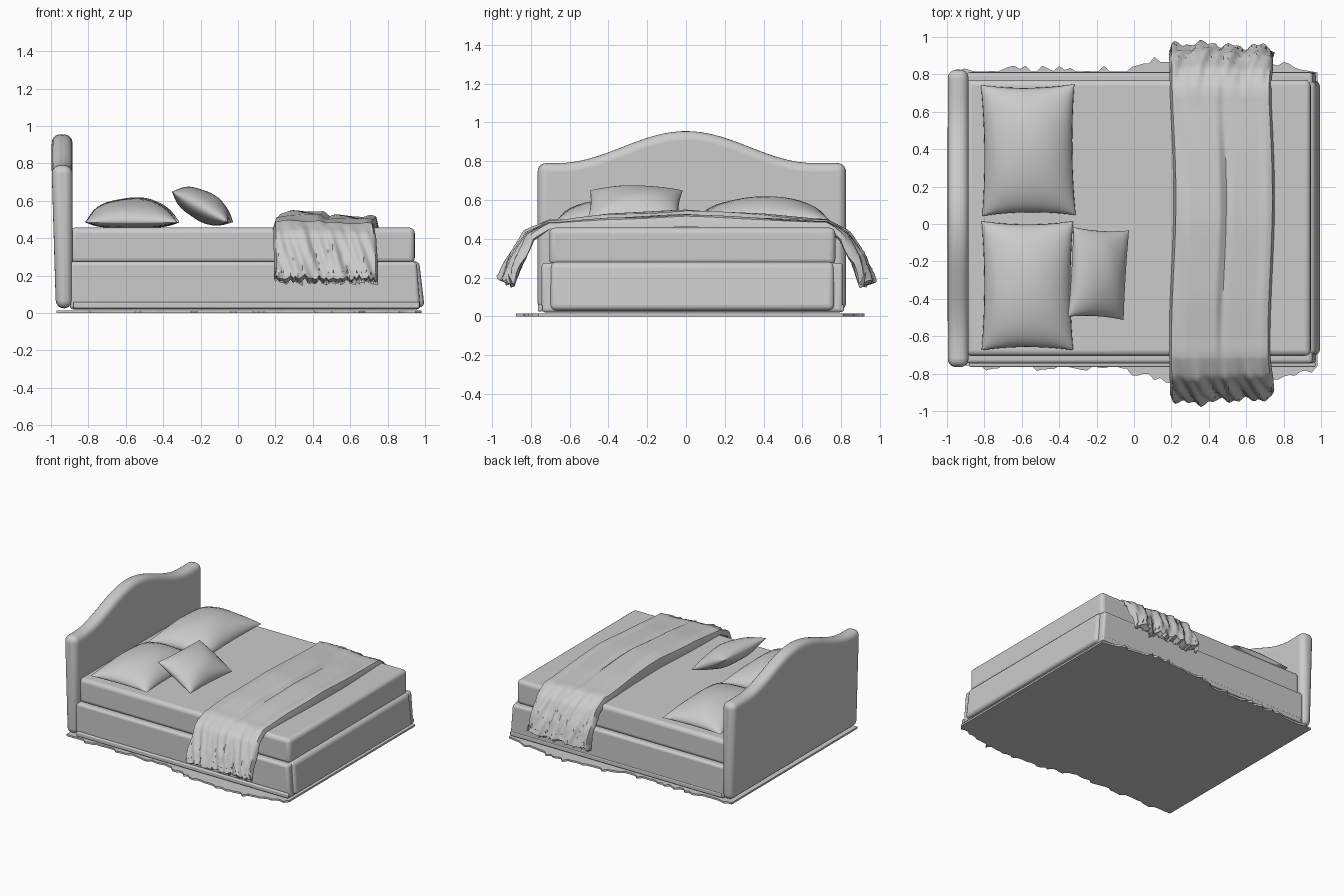
import bpy, bmesh, math, random
from mathutils import Matrix, Vector

random.seed(4)
if "Cube" in bpy.data.objects:
    bpy.data.objects.remove(bpy.data.objects["Cube"], do_unlink=True)

grey = bpy.data.materials.new("plain_grey")
grey.use_nodes = True
grey.diffuse_color = (0.6, 0.6, 0.6, 1)
grey.node_tree.nodes["Principled BSDF"].inputs["Base Color"].default_value = (0.6, 0.6, 0.6, 1)


def finish(name, bm, bevel=0, segments=4, angle=40):
    """Turn a bmesh into a shaded object, optionally with rounded edges."""
    bmesh.ops.recalc_face_normals(bm, faces=bm.faces)
    mesh = bpy.data.meshes.new(name)
    bm.to_mesh(mesh)
    bm.free()
    obj = bpy.data.objects.new(name, mesh)
    bpy.context.collection.objects.link(obj)
    mesh.materials.append(grey)
    if bevel:
        mod = obj.modifiers.new("rounding", "BEVEL")
        mod.width, mod.segments, mod.limit_method = bevel, segments, "ANGLE"
        mod.angle_limit = math.radians(35)
    bpy.ops.object.select_all(action="DESELECT")
    bpy.context.view_layer.objects.active = obj
    obj.select_set(True)
    bpy.ops.object.shade_smooth_by_angle(angle=math.radians(angle))
    return obj


def box(name, low, high, bevel, lean=0):
    """Box between two corners; lean pulls the top of the foot end inward."""
    bm = bmesh.new()
    low, high = Vector(low), Vector(high)
    bmesh.ops.create_cube(bm, size=1)
    for v in bm.verts:
        top, foot = v.co.z > 0, v.co.x > 0
        v.co = (low + high) / 2 + v.co * (high - low)
        if top and foot:
            v.co.x -= lean
    finish(name, bm, bevel)


def lerp(table, t):
    """Linear lookup in a list of (position, value) pairs."""
    for (a, va), (b, vb) in zip(table, table[1:]):
        if t <= b:
            return va + (vb - va) * (t - a) / (b - a)
    return table[-1][1]


def extrude(name, outline, axis_vector, bevel=0, segments=4):
    bm = bmesh.new()
    face = bm.faces.new([bm.verts.new(p) for p in outline])
    out = bmesh.ops.extrude_face_region(bm, geom=[face], use_keep_orig=True)
    moved = [g for g in out["geom"] if isinstance(g, bmesh.types.BMVert)]
    bmesh.ops.translate(bm, vec=axis_vector, verts=moved)
    return finish(name, bm, bevel, segments)


# Headboard with a humped top, leaning back slightly
mid, half = 0.03, 0.795
outline = [(-0.885, mid - half, 0.025), (-0.885, mid + half, 0.025)]
for i in range(33):
    y = mid + (1 - i / 16) * half
    hump = 0.5 + 0.5 * math.cos(math.pi * min(1, abs(y) / 0.66))
    outline.append((-0.885, y, 0.79 + 0.165 * hump))
board = extrude("headboard", outline, (-0.1, 0, 0), 0.045, 5)
for v in board.data.vertices:
    if v.co.x < -0.9:
        v.co.x = -0.973 - 0.024 * min(1, v.co.z / 0.8)

# Bed base, padded foot panel and mattress
box("bed_base", (-0.9, -0.745, 0.02), (0.975, 0.81, 0.275), 0.02, 0.02)
box("foot_panel", (0.86, -0.7, 0.03), (0.998, 0.765, 0.28), 0.03, 0.03)
box("mattress", (-0.9, -0.705, 0.265), (0.945, 0.77, 0.457), 0.03)
for side, y in (("right", -0.752), ("left", 0.802)):
    box(side + "_side_rail", (-0.88, y - 0.012, 0.025), (0.97, y + 0.012, 0.06), 0.008)

# Thin floor cloth with a frayed edge on both long sides
right_edge = [(-0.97, 0.755), (-0.1, 0.76), (0.2, 0.83), (0.5, 0.86), (0.75, 0.83), (0.98, 0.76)]
left_edge = [(-0.97, 0.815), (-0.02, 0.815), (0.03, 0.855), (0.5, 0.89), (0.75, 0.85), (0.98, 0.81)]
cloth = []
for edge, sign in ((right_edge, -1), (left_edge, 1)):
    row = []
    for i in range(66):
        x = -0.97 + 1.95 * i / 65
        fray = random.random() ** 3 * 0.035
        row.append((x, sign * (lerp(edge, x) + fray), 0))
    cloth += row if sign < 0 else row[::-1]
extrude("floor_cloth", cloth, (0, 0, 0.014))


def pillow(name, center, hx, hy, up, down, tilt=0, yaw=0, n=20):
    """Two bulging sheets joined at a pinched seam, with pointed corners."""
    bm = bmesh.new()
    for height in (up, -down):
        grid = []
        for i in range(n + 1):
            u = math.sin(math.pi / 2 * (2 * i / n - 1))
            row = []
            for j in range(n + 1):
                v = math.sin(math.pi / 2 * (2 * j / n - 1))
                puff = max(0, (1 - u * u) * (1 - v * v)) ** 0.5
                puff *= 1 + 0.03 * math.sin(5 * u + 3 * v)
                row.append(bm.verts.new((u * hx * (1 - 0.06 * (1 - v * v)),
                                         v * hy * (1 - 0.05 * (1 - u * u)),
                                         height * puff)))
            grid.append(row)
        for i in range(n):
            for j in range(n):
                bm.faces.new((grid[i][j], grid[i + 1][j], grid[i + 1][j + 1], grid[i][j + 1]))
    bmesh.ops.remove_doubles(bm, verts=bm.verts, dist=0.0005)
    turn = Matrix.Rotation(yaw, 4, "Z") @ Matrix.Rotation(tilt, 4, "Y")
    bmesh.ops.transform(bm, matrix=Matrix.Translation(center) @ turn, verts=bm.verts)
    finish(name, bm, angle=60)


pillow("left_pillow", (-0.565, 0.395, 0.485), 0.25, 0.35, 0.133, 0.035, yaw=0.01)
pillow("right_pillow", (-0.57, -0.33, 0.485), 0.245, 0.345, 0.128, 0.035)
pillow("small_cushion", (-0.19, -0.265, 0.568), 0.17, 0.24, 0.085, 0.075, tilt=0.5, yaw=-0.06)

# Throw blanket: folded layers lofted across the mattress and down both sides
path = [(-0.9, 0.17), (-0.86, 0.27), (-0.79, 0.4), (-0.7, 0.45), (-0.4, 0.455), (0, 0.46),
        (0.4, 0.455), (0.72, 0.455), (0.8, 0.4), (0.87, 0.28), (0.91, 0.16)]
folds = [(0, 0), (0.02, 0.75), (0.15, 1), (0.46, 0.97), (0.52, 0.62), (0.58, 0.74),
         (0.86, 0.62), (0.92, 0.74), (0.98, 0.6), (1, 0)]
thick = [(-1, 0.065), (-0.75, 0.045), (-0.66, 0.04), (-0.4, 0.068), (0, 0.083),
         (0.4, 0.068), (0.68, 0.04), (0.77, 0.045), (1, 0.065)]
stations = []
for a, b in zip(path, path[1:]):
    stations += [Vector(a).lerp(Vector(b), k / 6) for k in range(6)]
stations.append(Vector(path[-1]))

bm = bmesh.new()
rings = []
columns = 44
last = len(stations) - 1
for k, p in enumerate(stations):
    along = (stations[min(k + 2, last)] - stations[max(k - 2, 0)]).normalized()
    normal = Vector((-along.y, along.x))
    hang = min(1, max(0, abs(p.x) - 0.7) / 0.15)
    lower, upper = [], []
    for c in range(columns + 1):
        s = c / columns
        x = 0.2 + 0.54 * s + 0.012 * math.sin(4 * p.x + 1) + 0.015 * hang * s
        ripple = hang * (0.012 * math.sin(23 * s + 4 * p.y) + 0.008 * math.sin(51 * s + 30 * p.y))
        lift = lerp(thick, p.x) * lerp(folds, s) + 0.004 * math.sin(9 * p.x + 14 * s) * lerp(folds, s)
        base = p + normal * ripple
        if k in (0, last):
            base = base - Vector((0, 0.025 * (random.random() - 0.6)))
        top = base + normal * (lift + 0.004 + hang * 0.006 * (random.random() - 0.5))
        lower.append(bm.verts.new((x, base.x, base.y)))
        upper.append(bm.verts.new((x, top.x, top.y)))
    rings.append(lower + upper[::-1])
size = len(rings[0])
for a, b in zip(rings, rings[1:]):
    for i in range(size):
        j = (i + 1) % size
        bm.faces.new((a[i], a[j], b[j], b[i]))
for ring in (rings[0], rings[-1]):
    for i in range(columns):
        bm.faces.new((ring[i], ring[i + 1], ring[size - 2 - i], ring[size - 1 - i]))
hems = [(sign, [v.co.copy() for v in ring[1:columns:2]])
        for sign, ring in ((-1, rings[0]), (1, rings[-1]))]
finish("throw_blanket", bm, angle=45)

# Frayed tassels at both ends of the throw
bm = bmesh.new()
for sign, roots in hems:
    for root in roots:
        out = random.uniform(0, 0.025) * sign
        tip = root + Vector((random.uniform(-0.02, 0.03), out, random.uniform(-0.02, 0)))
        wide = Vector((0.014, 0, 0))
        rise = Vector((0, 0.035 * sign, 0.06))
        bm.faces.new([bm.verts.new(q) for q in (root - wide, tip, root + wide, root + rise)])
finish("throw_fringe", bm, angle=20)
